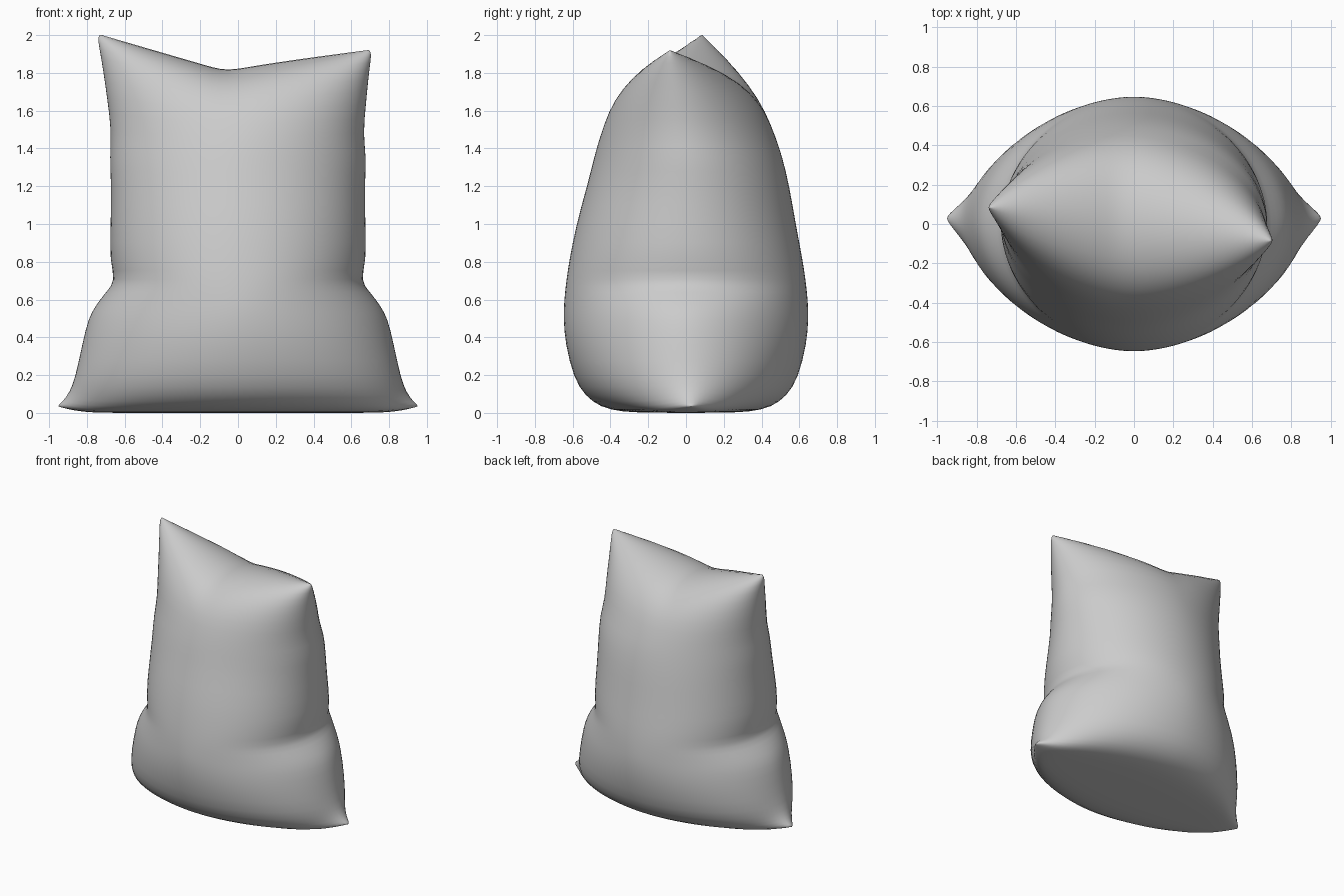
import bpy, bmesh, math

# Stuffed sack lofted from seam to seam.
# Row: height, half width, half depth, roundness exponent, corner lift, twist
ROWS = [
    (0.000, 0.910, 0.00, 1.8, 0.035, 0.00),
    (0.001, 0.910, 0.17, 1.75, 0.035, 0.00),
    (0.004, 0.905, 0.34, 1.75, 0.040, 0.00),
    (0.030, 0.885, 0.455, 1.8, 0.035, 0.00),
    (0.090, 0.870, 0.535, 1.85, 0.020, 0.00),
    (0.180, 0.865, 0.595, 1.9, 0.00, 0.00),
    (0.370, 0.825, 0.642, 1.88, 0.00, 0.00),
    (0.500, 0.795, 0.650, 1.84, 0.00, 0.00),
    (0.570, 0.755, 0.648, 1.86, 0.00, 0.00),
    (0.640, 0.700, 0.642, 1.95, 0.00, 0.00),
    (0.700, 0.648, 0.635, 2.05, 0.00, 0.00),
    (0.800, 0.682, 0.621, 2.0, 0.00, 0.00),
    (1.000, 0.676, 0.582, 1.98, 0.00, 0.00),
    (1.200, 0.672, 0.537, 1.95, 0.00, 0.00),
    (1.360, 0.682, 0.498, 1.92, 0.00, -0.01),
    (1.450, 0.667, 0.468, 1.9, 0.20, -0.03),
    (1.590, 0.688, 0.415, 1.88, 0.45, -0.05),
    (1.690, 0.704, 0.340, 1.85, 0.70, -0.07),
    (1.760, 0.720, 0.240, 1.85, 0.92, -0.08),
    (1.800, 0.728, 0.120, 1.8, 1.02, -0.085),
    (1.812, 0.705, 0.00, 1.8, 1.03, -0.085),
]
N = 48


def spow(v, p):
    return math.copysign(abs(v) ** p, v) if abs(v) > 1e-6 else 0.0


def point(row, i):
    z, a, b, n, lift, twist = row
    t = 2 * math.pi * i / N
    u = spow(math.cos(t), 2 / n)
    y = b * spow(math.sin(t), 2 / n) + twist * u
    x = a * u
    if z > 1:
        # the upper corners stand up, the left one higher
        z += lift * (0.202 * abs(u + 0.06) if u < -0.06 else 0.105 * max(0, u + 0.06) ** 0.85)
        x -= 0.018 * lift
        y += 0.012 * (1 - lift)
    else:
        # small pinched nubs at the lower corners
        z += lift * abs(u) ** 16
        x += 1.3 * lift * spow(u, 20)
        y += 0.8 * lift * abs(u) ** 16
    return x, y, z


bm = bmesh.new()
rings = [[bm.verts.new(point(r, i)) for i in range(N)] for r in ROWS]
for lo, hi in zip(rings, rings[1:]):
    for i in range(N):
        j = (i + 1) % N
        bm.faces.new((lo[i], lo[j], hi[j], hi[i]))

# close the bottom and top seams
bmesh.ops.remove_doubles(bm, verts=rings[0] + rings[-1], dist=0.0005)
bmesh.ops.recalc_face_normals(bm, faces=bm.faces)
for f in bm.faces:
    f.smooth = True
mesh = bpy.data.meshes.new("sack")
bm.to_mesh(mesh)
bm.free()
sack = bpy.data.objects.new("sack", mesh)
bpy.context.collection.objects.link(sack)
sub = sack.modifiers.new("soften", 'SUBSURF')
sub.levels = sub.render_levels = 1
